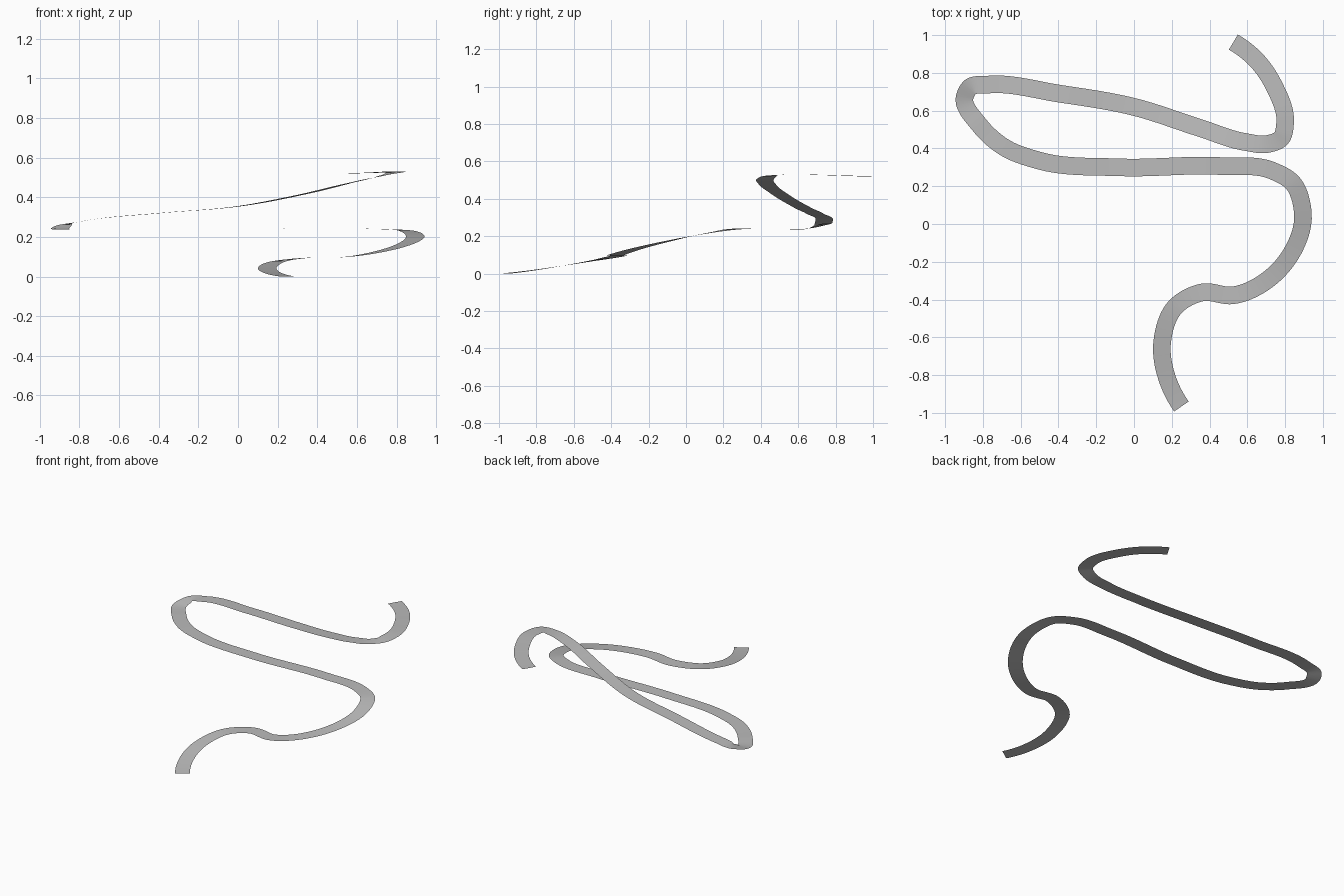
import bpy, bmesh
from mathutils import Vector
from mathutils.geometry import interpolate_bezier

if "Cube" in bpy.data.objects:
    bpy.data.objects.remove(bpy.data.objects["Cube"])

WIDTH = 0.093   # road width
STEPS = 10      # slices per path segment

# Centre line of the road, climbing from the front to the back
PATH = [Vector(p) for p in (
    (0.251, -0.966, 0.002), (0.180, -0.830, 0.018), (0.148, -0.640, 0.047),
    (0.222, -0.435, 0.082), (0.362, -0.362, 0.097), (0.520, -0.378, 0.099),
    (0.765, -0.245, 0.140), (0.894, 0.060, 0.208), (0.838, 0.220, 0.235),
    (0.730, 0.283, 0.241), (0.450, 0.307, 0.244), (-0.080, 0.300, 0.240),
    (-0.500, 0.335, 0.240), (-0.690, 0.408, 0.240), (-0.815, 0.520, 0.240),
    (-0.897, 0.670, 0.246), (-0.868, 0.724, 0.264), (-0.775, 0.738, 0.283),
    (-0.395, 0.690, 0.322), (0.000, 0.620, 0.356), (0.350, 0.508, 0.422),
    (0.590, 0.434, 0.480), (0.710, 0.424, 0.507), (0.780, 0.455, 0.525),
    (0.800, 0.535, 0.531), (0.742, 0.730, 0.529), (0.655, 0.860, 0.525),
    (0.526, 0.963, 0.522))]


def path_tangents(pts):
    """Unit-speed tangents weighted by neighbouring segment lengths."""
    chords = [b - a for a, b in zip(pts, pts[1:])]
    tans = []
    for a, b in zip(chords, chords[1:]):
        la, lb = a.length, b.length
        tans.append((a / la * lb + b / lb * la) / (la + lb))
    first = 2 * chords[0].normalized() - tans[0]
    last = 2 * chords[-1].normalized() - tans[-1]
    return [first] + tans + [last]


def smooth_path(pts):
    tans = path_tangents(pts)
    out = []
    for i in range(len(pts) - 1):
        a, b = pts[i], pts[i + 1]
        h = (b - a).length / 3
        seg = interpolate_bezier(a, a + tans[i] * h, b - tans[i + 1] * h, b, STEPS + 1)
        out += seg[:-1]
    return out + [pts[-1]]


# Road surface: a flat, open ribbon swept level along the centre line
centre = smooth_path(PATH)
bm = bmesh.new()
rows = []
for i, p in enumerate(centre):
    d = centre[min(i + 1, len(centre) - 1)] - centre[max(i - 1, 0)]
    side = Vector((-d.y, d.x, 0)).normalized() * WIDTH / 2
    z = Vector((p.x, p.y, max(p.z, 0)))
    rows.append((bm.verts.new(z + side), bm.verts.new(z - side)))
for (l0, r0), (l1, r1) in zip(rows, rows[1:]):
    bm.faces.new((r0, r1, l1, l0)).smooth = True

# Stand on z = 0
low = min(v.co.z for v in bm.verts)
for v in bm.verts:
    v.co.z -= low

mesh = bpy.data.meshes.new("road")
bm.to_mesh(mesh)
bm.free()
road = bpy.data.objects.new("road", mesh)
bpy.context.collection.objects.link(road)

grey = bpy.data.materials.new("road grey")
grey.diffuse_color = (0.5, 0.5, 0.5, 1)
grey.use_nodes = True
grey.node_tree.nodes["Principled BSDF"].inputs["Base Color"].default_value = grey.diffuse_color
mesh.materials.append(grey)
